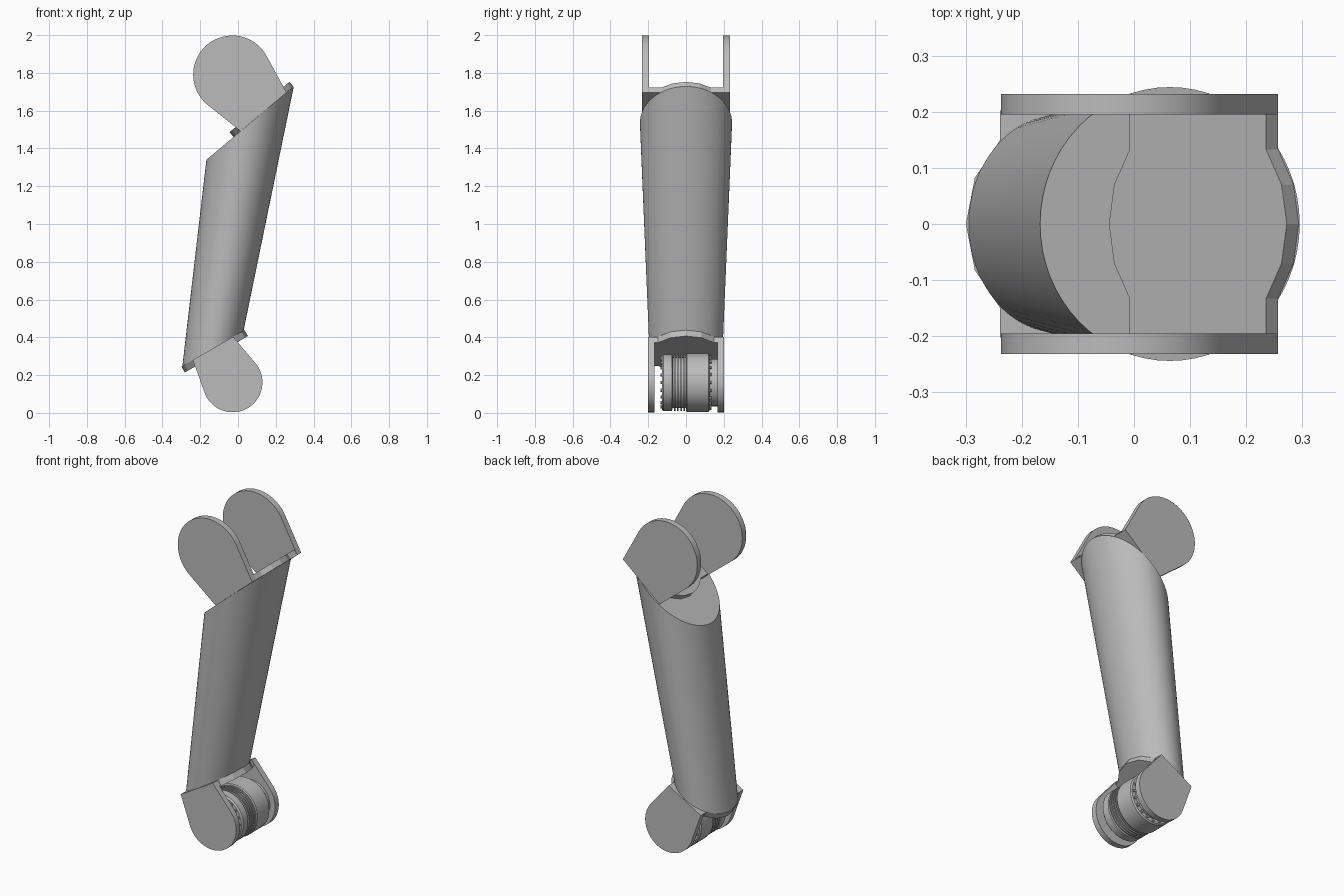
import bpy, bmesh
from math import sin, cos, pi, acos, atan2, hypot, radians
from mathutils import Matrix, Vector

cube = bpy.data.objects.get("Cube")
if cube:
    bpy.data.objects.remove(cube)

metal = bpy.data.materials.new("plain_grey")
metal.use_nodes = True
GREY = (0.5, 0.5, 0.5, 1)
metal.diffuse_color = GREY
metal.node_tree.nodes["Principled BSDF"].inputs["Base Color"].default_value = GREY


def finish(name, bm, matrix=Matrix(), angle=30):
    bmesh.ops.recalc_face_normals(bm, faces=bm.faces[:])
    mesh = bpy.data.meshes.new(name)
    bm.to_mesh(mesh)
    bm.free()
    mesh.materials.append(metal)
    ob = bpy.data.objects.new(name, mesh)
    bpy.context.collection.objects.link(ob)
    ob.matrix_world = matrix
    bpy.ops.object.select_all(action='DESELECT')
    ob.select_set(True)
    bpy.context.view_layer.objects.active = ob
    bpy.ops.object.shade_smooth_by_angle(angle=radians(angle))
    return ob


def loft(bm, rings):
    """Skin a stack of equal rings and cap both ends."""
    rows = [[bm.verts.new(p) for p in ring] for ring in rings]
    for a, b in zip(rows, rows[1:]):
        for i in range(len(a)):
            j = (i + 1) % len(a)
            bm.faces.new((a[i], a[j], b[j], b[i]))
    bm.faces.new(rows[0])
    bm.faces.new(rows[-1])


def frame(x, z, tilt):
    return Matrix.Translation((x, 0, z)) @ Matrix.Rotation(radians(tilt), 4, 'Y')


def bracket(prefix, matrix, half, disc, thick, height, radius, inner, outer):
    """Clevis: flange plate on the tube end with two rounded arms."""
    # flange plate, bulging past the arms along a disc outline
    a = acos(half / disc)
    outline = []
    for side in (0, pi):
        s = cos(side)
        outline.append((s * half, -s * inner))
        outline += [(disc * cos(side + a * k / 2), disc * sin(side + a * k / 2))
                    for k in range(-2, 3)]
        outline.append((s * half, s * inner))
    bm = bmesh.new()
    loft(bm, [[(x, y, z) for x, y in outline] for z in (0, thick)])
    finish(prefix + "_flange", bm, matrix, 15)

    # arms: round eye joined by tangents to the flange edge
    drop = height + thick
    start = atan2(-drop, half) + acos(radius / hypot(half, drop))
    steps = 40
    profile = [(-half, 0), (half, 0)]
    for k in range(steps + 1):
        t = start + (pi - 2 * start) * k / steps
        profile.append((radius * cos(t), drop + radius * sin(t)))
    for side, s in (("right", -1), ("left", 1)):
        bm = bmesh.new()
        loft(bm, [[(x, s * y, z) for x, z in profile] for y in (inner, outer)])
        finish(f"{prefix}_arm_{side}", bm, matrix)


# tapered tube with slanted ends
top = frame(0.064, 1.534, -40)
bottom = frame(-0.1325, 0.3415, 150)
N = 64
angles = [2 * pi * i / N for i in range(N)]
low = [bottom @ Vector((-0.187 * cos(a), 0.194 * sin(a), 0)) for a in angles]
high = [top @ Vector((0.302 * cos(a), 0.244 * sin(a), 0)) for a in angles]
bm = bmesh.new()
loft(bm, [low, high])
finish("limb_tube", bm)

bracket("upper", frame(0.135, 1.594, -40), 0.159, 0.207, 0.033, 0.224, 0.207, 0.195, 0.232)
bracket("lower", bottom, 0.123, 0.193, 0.036, 0.172, 0.158, 0.167, 0.202)

# joint motor, turned around the y axis
HUB = Matrix.Translation((-0.03, 0, 0.16))
profile = [(-0.128, 0.142), (-0.12, 0.15), (-0.075, 0.15), (-0.07, 0.135)]
for k in range(4):
    y = -0.064 + k * 0.017
    profile += [(y, 0.135), (y, 0.15), (y + 0.008, 0.15), (y + 0.008, 0.135)]
profile += [(0, 0.135), (0, 0.15), (0.006, 0.155), (0.118, 0.155), (0.125, 0.148),
            (0.125, 0.125), (0.167, 0.125)]
bm = bmesh.new()
loft(bm, [[(r * cos(a), y, r * sin(a)) for a in angles] for y, r in profile])
finish("joint_motor", bm, HUB)

# bolt rings on both motor faces
bm = bmesh.new()
for y, r in ((-0.13, 0.13), (0.128, 0.136)):
    for i in range(20):
        t = 2 * pi * i / 20
        place = Matrix.Translation((r * cos(t), y, r * sin(t))) @ Matrix.Rotation(pi / 2, 4, 'X')
        bmesh.ops.create_cone(bm, cap_ends=True, segments=8, radius1=0.008,
                              radius2=0.008, depth=0.012, matrix=place)
finish("motor_bolts", bm, HUB)
